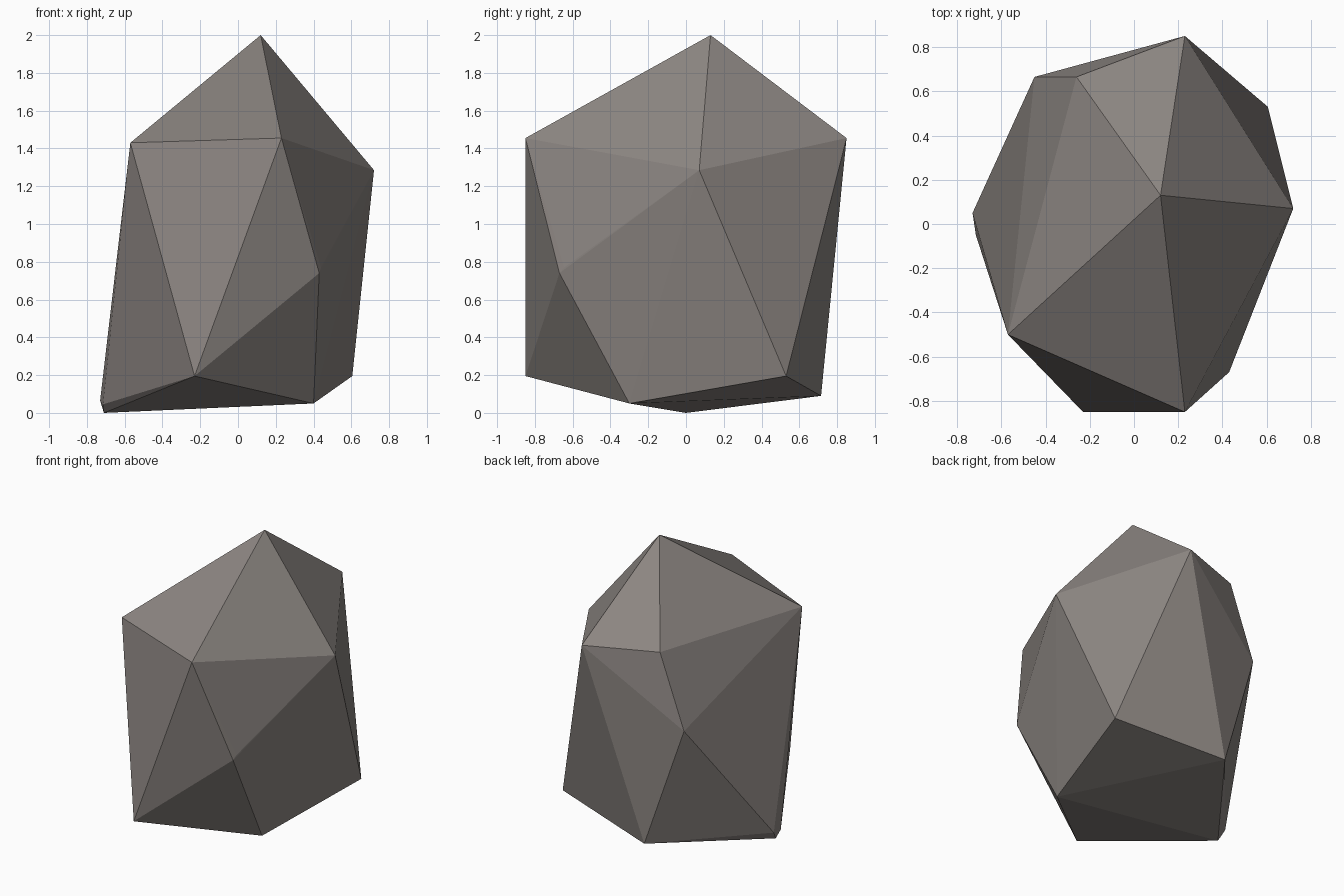
import bpy
import bmesh

if "Cube" in bpy.data.objects:
    bpy.data.objects.remove(bpy.data.objects["Cube"])

# Rock: a faceted convex boulder, built as the hull of its corner points
corners = [
    (0.12, 0.13, 2.0),                                             # peak
    (0.23, -0.85, 1.455), (-0.57, -0.50, 1.43), (0.72, 0.07, 1.285),   # shoulders
    (0.23, 0.85, 1.455), (-0.26, 0.665, 1.465),
    (0.43, -0.67, 0.74), (0.44, -0.645, 0.77), (-0.45, 0.665, 0.95),   # waist
    (-0.23, -0.85, 0.195), (0.605, 0.53, 0.195), (-0.17, 0.715, 0.09),  # foot
    (0.40, -0.30, 0.05), (-0.73, 0.05, 0.065),
    (-0.715, -0.05, 0.045), (-0.71, 0.0, 0.0),
]

bm = bmesh.new()
for c in corners:
    bm.verts.new(c)
hull = bmesh.ops.convex_hull(bm, input=bm.verts[:])
loose = [v for v in bm.verts if not v.link_faces]
bmesh.ops.delete(bm, geom=loose, context='VERTS')
bmesh.ops.recalc_face_normals(bm, faces=bm.faces[:])

mesh = bpy.data.meshes.new("rock")
bm.to_mesh(mesh)
bm.free()
mesh.shade_flat()

# Single warm grey stone colour
stone = bpy.data.materials.new("stone grey")
stone.diffuse_color = (0.26, 0.235, 0.22, 1.0)
stone.use_nodes = True
stone.node_tree.nodes["Principled BSDF"].inputs["Base Color"].default_value = stone.diffuse_color
mesh.materials.append(stone)

rock = bpy.data.objects.new("rock", mesh)
bpy.context.collection.objects.link(rock)
